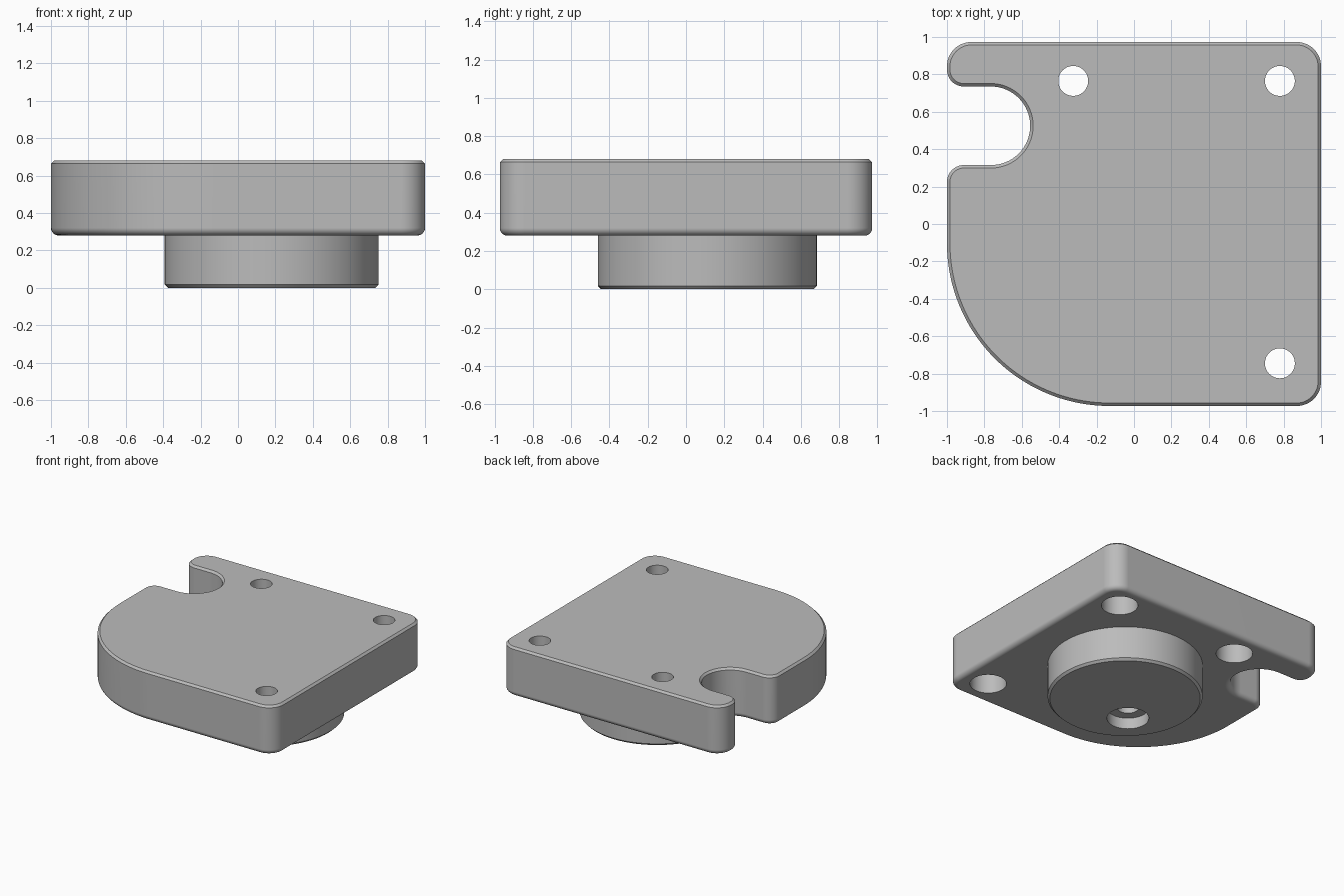
import bpy
import bmesh
from math import sin, cos, radians, pi

cube = bpy.data.objects.get("Cube")
if cube:
    bpy.data.objects.remove(cube, do_unlink=True)

grey = bpy.data.materials.new("plain grey")
grey.use_nodes = True
colour = (0.5, 0.5, 0.5, 1)
grey.diffuse_color = colour
grey.node_tree.nodes["Principled BSDF"].inputs["Base Color"].default_value = colour

BASE, TOP = 0.28, 0.68
FILLET, CHAMFER = 0.04, 0.016


def arc(cx, cy, r, start, end, steps):
    angles = [radians(start + (end - start) * i / steps) for i in range(steps + 1)]
    return [(cx + r * cos(a), cy + r * sin(a)) for a in angles]


def outline(d):
    """Plate outline moved inwards by d, counter-clockwise."""
    corner, lip = 0.13 - d, 0.09 - d
    return (arc(0.87, -0.843, corner, -90, 0, 12)
            + arc(0.87, 0.843, corner, 0, 90, 12)
            + arc(-0.87, 0.843, corner, 90, 180, 12)
            + arc(-0.91, 0.825, lip, 180, 270, 10)
            + arc(-0.765, 0.525, 0.21 + d, 90, -90, 32)   # slot end
            + arc(-0.91, 0.225, lip, 90, 180, 10)
            + arc(-0.13, -0.103, 0.87 - d, 180, 270, 40))  # large round corner


def stack(name, rings):
    """Closed solid through rings of (outline points, height), bottom to top."""
    bm = bmesh.new()
    loops = [[bm.verts.new((x, y, z)) for x, y in pts] for pts, z in rings]
    for low, high in zip(loops, loops[1:]):
        for i in range(len(low)):
            j = (i + 1) % len(low)
            bm.faces.new((low[i], low[j], high[j], high[i]))
    bm.faces.new(loops[0][::-1])
    bm.faces.new(loops[-1])
    mesh = bpy.data.meshes.new(name)
    bm.to_mesh(mesh)
    bm.free()
    mesh.materials.append(grey)
    obj = bpy.data.objects.new(name, mesh)
    bpy.context.collection.objects.link(obj)
    return obj


def turned(name, x, y, profile, sides=48):
    """Round solid from (radius, height) steps."""
    return stack(name, [([(x + r * cos(2 * pi * i / sides), y + r * sin(2 * pi * i / sides))
                          for i in range(sides)], z) for r, z in profile])


def combine(target, tool, operation):
    mod = target.modifiers.new(operation, 'BOOLEAN')
    mod.operation, mod.solver, mod.object = operation, 'EXACT', tool
    bpy.context.view_layer.objects.active = target
    bpy.ops.object.modifier_apply(modifier=mod.name)
    bpy.data.objects.remove(tool, do_unlink=True)


# Plate: rounded lower edge, straight wall, chamfered upper edge
rings = []
for i in range(7):
    a = pi / 2 * i / 6
    rings.append((outline(FILLET * (1 - sin(a))), BASE + FILLET * (1 - cos(a))))
rings += [(outline(0), TOP - CHAMFER), (outline(CHAMFER), TOP)]
plate = stack("mounting_plate", rings)

# Off-centre round boss underneath
boss = turned("boss", 0.18, 0.112,
              [(0.555, 0), (0.572, 0.017), (0.572, BASE + 0.1)], 96)
combine(plate, boss, 'UNION')

# Stepped screw holes, wide from below
for x, y in ((-0.325, 0.765), (0.78, 0.765), (0.78, -0.745)):
    hole = turned("screw_hole_cutter", x, y,
                  [(0.135, BASE - 0.05), (0.135, 0.52), (0.08, 0.52), (0.08, TOP + 0.1)])
    hole.hide_render = True
    combine(plate, hole, 'DIFFERENCE')

# Blind stepped bore in the boss
bore = turned("bore_cutter", -0.025, -0.1,
              [(0.155, -0.05), (0.155, 0.09), (0.08, 0.09), (0.08, 0.45)])
bore.hide_render = True
combine(plate, bore, 'DIFFERENCE')

# Smooth curved walls, crisp edges
bpy.ops.object.select_all(action='DESELECT')
plate.select_set(True)
bpy.context.view_layer.objects.active = plate
bpy.ops.object.shade_smooth_by_angle(angle=radians(30))
weighted = plate.modifiers.new("weighted_normals", 'WEIGHTED_NORMAL')
weighted.keep_sharp = True
